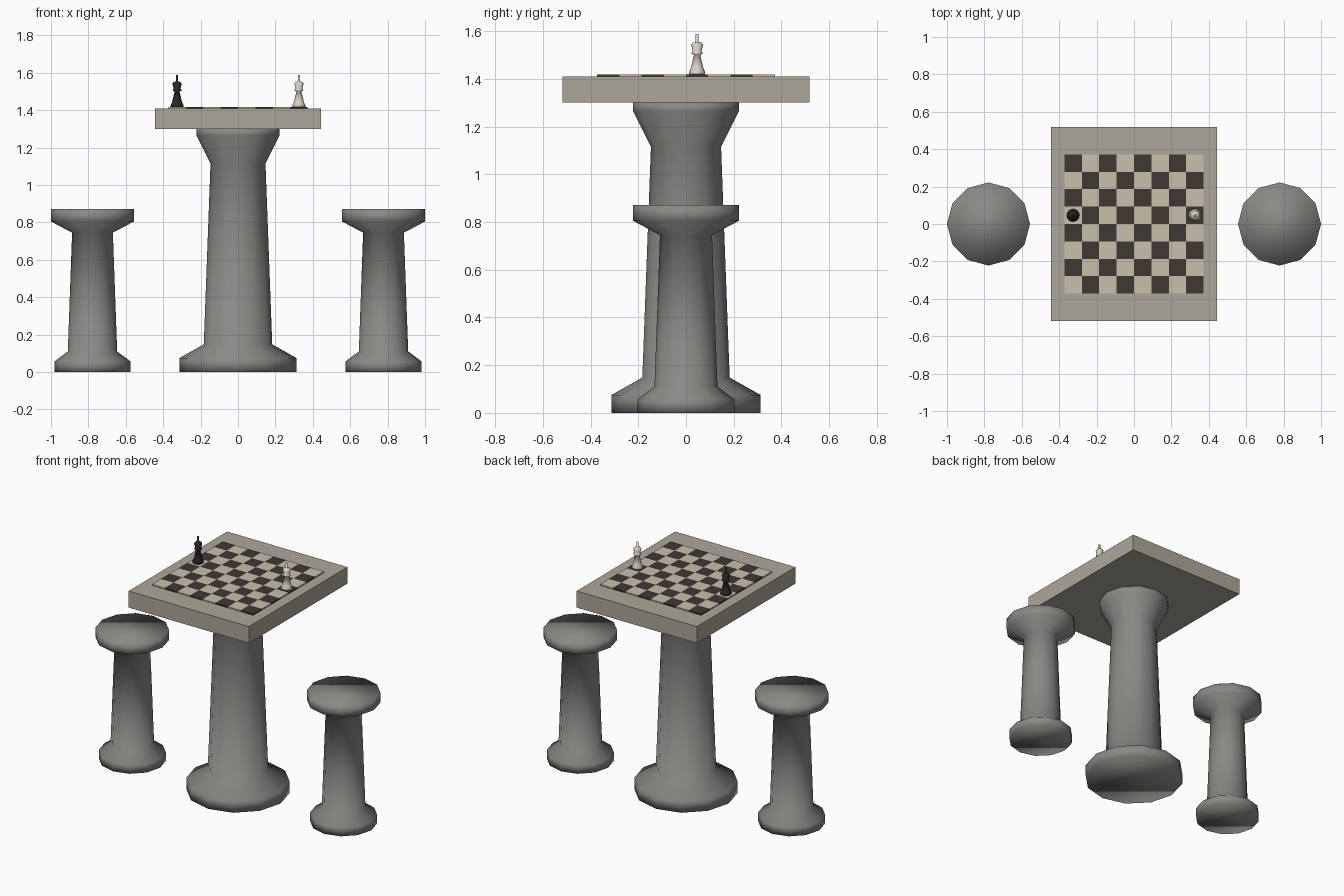
import bpy, bmesh
from math import cos, sin, tau

if "Cube" in bpy.data.objects:
    bpy.data.objects.remove(bpy.data.objects["Cube"])


def material(name, rgb):
    m = bpy.data.materials.new(name)
    m.diffuse_color = (*rgb, 1)
    m.use_nodes = True
    m.node_tree.nodes["Principled BSDF"].inputs["Base Color"].default_value = m.diffuse_color
    return m


STONE = material("stone", (0.25, 0.25, 0.235))
SLAB = material("slab", (0.42, 0.39, 0.32))
LIGHT = material("light", (0.58, 0.53, 0.41))
DARK = material("dark", (0.05, 0.04, 0.036))
IVORY = material("ivory", (0.68, 0.65, 0.57))
EBONY = material("ebony", (0.02, 0.02, 0.02))


def add_object(name, bm, loc, *mats):
    bmesh.ops.recalc_face_normals(bm, faces=bm.faces)
    me = bpy.data.meshes.new(name)
    bm.to_mesh(me)
    bm.free()
    for m in mats:
        me.materials.append(m)
    ob = bpy.data.objects.new(name, me)
    ob.location = loc
    bpy.context.collection.objects.link(ob)
    return ob


def turned(name, profile, loc, mat, sides=12):
    """Closed, smooth-shaded turned solid from (radius, height) points."""
    bm = bmesh.new()
    rings = [[bm.verts.new((r * cos(tau * i / sides), r * sin(tau * i / sides), z))
              for i in range(sides)] for r, z in profile]
    for a, b in zip(rings, rings[1:]):
        for i in range(sides):
            j = (i + 1) % sides
            bm.faces.new((a[i], a[j], b[j], b[i]))
    bm.faces.new(rings[0][::-1])
    bm.faces.new(rings[-1])
    for f in bm.faces:
        f.smooth = True
    return add_object(name, bm, loc, mat)


# Table pedestal
turned("table_pedestal", [(0.313, 0), (0.313, 0.075), (0.183, 0.148), (0.147, 1.115),
                          (0.222, 1.265), (0.222, 1.30)], (0, 0, 0), STONE)

# Table slab
bm = bmesh.new()
bmesh.ops.create_cube(bm, size=1)
bmesh.ops.scale(bm, vec=(0.885, 1.036, 0.11), verts=bm.verts)
add_object("table_slab", bm, (0, 0, 1.355), SLAB)

# Checkered board
SQ = 0.0931
bm = bmesh.new()
bmesh.ops.create_grid(bm, x_segments=8, y_segments=8, size=SQ * 4)
for f in bm.faces:
    c = f.calc_center_median()
    f.material_index = (int(c.x / SQ + 4) + int(c.y / SQ + 4)) % 2
    if f.normal.z < 0:
        f.normal_flip()
board = add_object("chess_board", bm, (0, 0, 1.414), LIGHT, DARK)
solid = board.modifiers.new("thickness", 'SOLIDIFY')
solid.thickness = 0.008
solid.offset = 0

# Stools
stool = [(0.203, 0), (0.203, 0.057), (0.132, 0.11), (0.109, 0.745), (0.222, 0.805), (0.222, 0.872)]
for side, x in (("left", -0.778), ("right", 0.778)):
    turned(side + "_stool", stool, (x, 0, 0), STONE)

# King pieces
king = [(0.034, 0), (0.034, 0.01), (0.027, 0.024), (0.013, 0.082), (0.023, 0.086), (0.023, 0.092),
        (0.018, 0.098), (0.025, 0.124), (0.018, 0.133), (0.006, 0.136), (0.006, 0.17)]
for name, x, mat in (("dark_king", -3.5, EBONY), ("light_king", 3.5, IVORY)):
    turned(name, king, (x * SQ, SQ / 2, 1.418), mat, 16)
